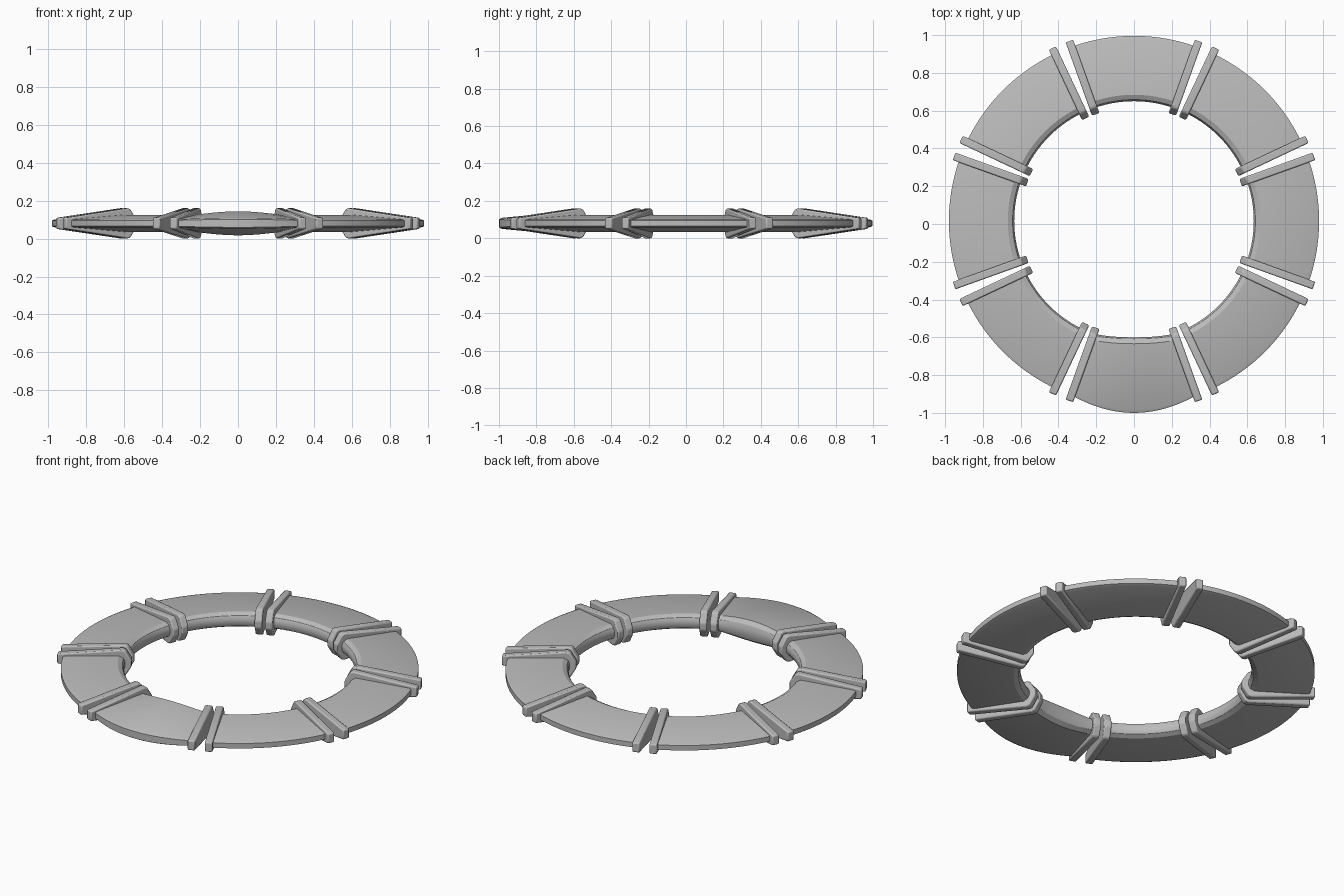
import bpy, bmesh
from math import cos, sin, radians, pi

cube = bpy.data.objects.get("Cube")
if cube:
    bpy.data.objects.remove(cube)

CENTRE = (0, 0.016, 0.08)
HALF_SPAN = radians(19.75)

grey = bpy.data.materials.new("plain grey")
grey.use_nodes = True
grey.diffuse_color = (0.5, 0.5, 0.5, 1)
grey.node_tree.nodes["Principled BSDF"].inputs["Base Color"].default_value = (0.5, 0.5, 0.5, 1)


def mirrored(upper):
    """Close a (radius, height) half profile by mirroring it below the mid plane."""
    return upper + [(r, -h) for r, h in reversed(upper)]


BODY = mirrored([(0.634, 0.015), (0.643, 0.032), (0.668, 0.045), (0.966, 0.021), (0.98, 0.015)])
FLANGE = mirrored([(0.6, 0.02), (0.633, 0.074), (0.652, 0.08), (1.012, 0.029)])


def loft(name, rings):
    """Skin a row of matching closed rings and cap both ends."""
    bm = bmesh.new()
    rows = [[bm.verts.new(p) for p in ring] for ring in rings]
    n = len(rows[0])
    for a, b in zip(rows, rows[1:]):
        for i in range(n):
            j = (i + 1) % n
            bm.faces.new((a[i], a[j], b[j], b[i]))
    bm.faces.new(rows[0])
    bm.faces.new(rows[-1])
    bmesh.ops.recalc_face_normals(bm, faces=bm.faces)
    mesh = bpy.data.meshes.new(name)
    bm.to_mesh(mesh)
    bm.free()
    mesh.materials.append(grey)
    return mesh


def place(name, mesh, angle):
    obj = bpy.data.objects.new(name, mesh)
    bpy.context.collection.objects.link(obj)
    obj.location = CENTRE
    obj.rotation_euler.z = angle
    return obj


def segment_mesh(name, swell, steps=20):
    """Curved wedge section; swell fattens its middle."""
    rings = []
    for k in range(steps + 1):
        t = 2 * k / steps - 1
        a = t * HALF_SPAN
        s = swell * cos(t * pi / 2)
        ring = []
        for r, h in BODY:
            r += s * (0.036 if r > 0.8 else -0.018)
            h *= 1 + 0.4 * s
            ring.append((r * cos(a), r * sin(a), h))
        rings.append(ring)
    return loft(name, rings)


# Shared meshes
plain_segment = segment_mesh("ring_segment", 0)
swollen_segment = segment_mesh("front_segment", 1)
flange = loft("end_flange", [[(r, y, h) for r, h in FLANGE] for y in (-0.021, 0.021)])

bodies = []
for i in range(8):
    angle = i * pi / 4
    # Curved segment, the front one swollen
    front = i == 6
    bodies.append(place("front_segment" if front else f"ring_segment_{i + 1}",
                        swollen_segment if front else plain_segment, angle))
    # Chevron-ended flange on both ends
    for side, label in ((-1, "start"), (1, "end")):
        obj = place(f"{label}_flange_{i + 1}", flange, angle + side * HALF_SPAN)
        bevel = obj.modifiers.new("soft edges", "BEVEL")
        bevel.width = 0.007
        bevel.segments = 2
        bodies.append(obj)

# Smooth shading with sharp creases
bpy.ops.object.select_all(action="DESELECT")
for obj in bodies:
    obj.select_set(True)
bpy.context.view_layer.objects.active = bodies[0]
bpy.ops.object.shade_smooth_by_angle(angle=radians(30))
